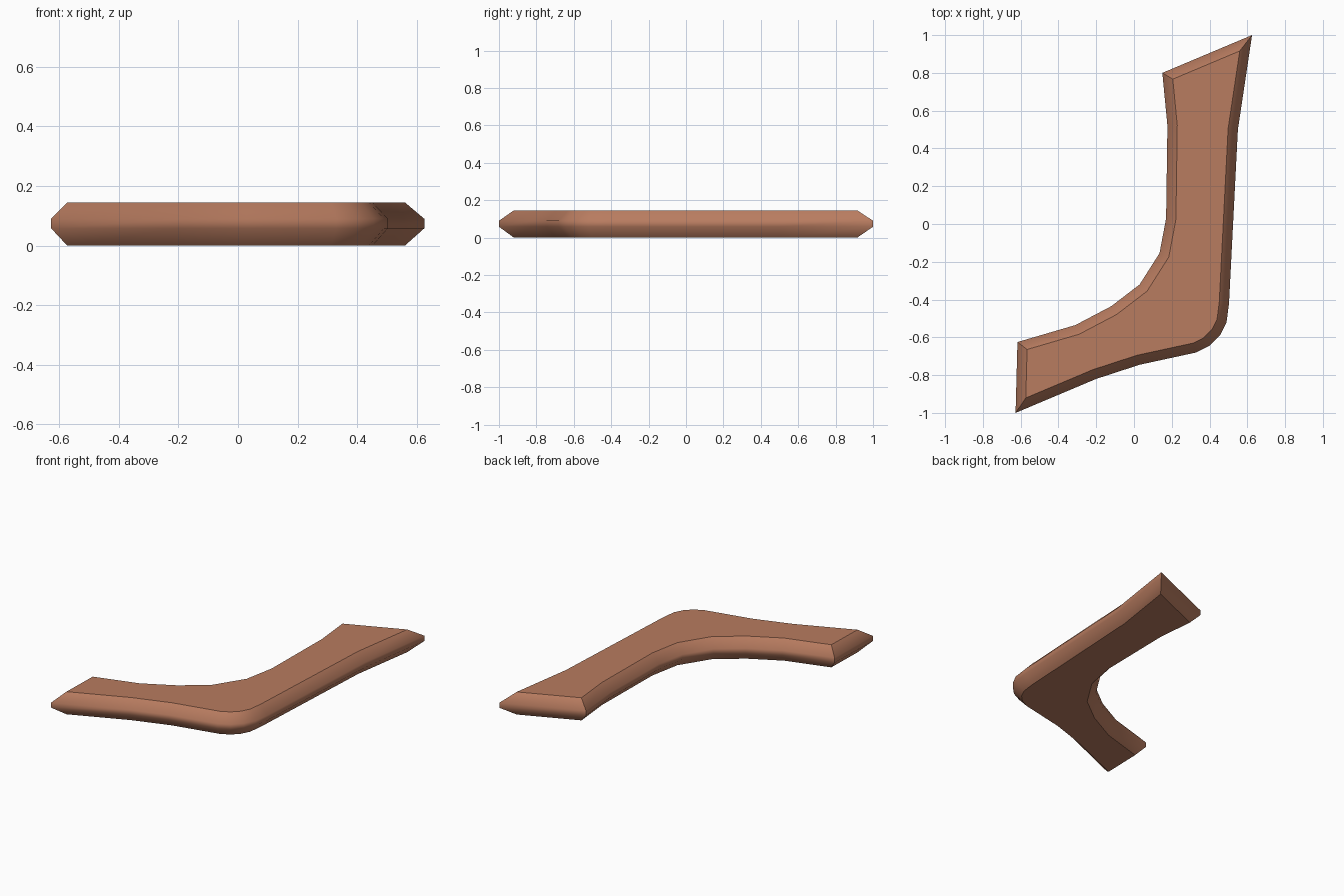
import bpy, bmesh
from mathutils import Vector

cube = bpy.data.objects.get("Cube")
if cube:
    bpy.data.objects.remove(cube, do_unlink=True)

# Single warm brown material
brown = bpy.data.materials.new("warm brown")
brown.use_nodes = True
color = (0.479, 0.2, 0.116, 1)
brown.diffuse_color = color
bsdf = next(n for n in brown.node_tree.nodes if n.type == 'BSDF_PRINCIPLED')
bsdf.inputs["Base Color"].default_value = color
bsdf.inputs["Roughness"].default_value = 0.8

# Bent plan outline, counter-clockwise from the front tip
outline = [Vector(p) for p in (
    (-.627, -1), (-.2, -.82), (.03, -.745), (.33, -.68), (.4, -.645),
    (.455, -.59), (.49, -.52), (.503, -.42), (.55, .5), (.625, 1),
    (.15, .8), (.177, .52), (.17, .03), (.135, -.155), (.03, -.32),
    (-.12, -.435), (-.31, -.535), (-.617, -.625))]
tips = {0, 9, 10, 17}
count = len(outline)


def inset(points, amount):
    """Mitred inward offset of a counter-clockwise loop."""
    result = []
    for i, p in enumerate(points):
        a = (p - points[i - 1]).normalized()
        b = (points[(i + 1) % len(points)] - p).normalized()
        na, nb = Vector((-a.y, a.x)), Vector((-b.y, b.x))
        result.append(p + (na + nb) * amount / (1 + na.dot(nb)))
    return result


# Stacked loops: flat underside, narrow edge band, flat top
inner = inset(outline, 0.052)
layers = ((inner, 0), (outline, .058), (outline, .09), (inner, .145))
bm = bmesh.new()
rings = [[bm.verts.new((p.x, p.y, z)) for p in loop] for loop, z in layers]
bm.faces.new(rings[0][::-1])
bm.faces.new(rings[-1])
for low, high in zip(rings, rings[1:]):
    for i in range(count):
        j = (i + 1) % count
        bm.faces.new((low[i], low[j], high[j], high[i]))
for face in bm.faces:
    face.smooth = True

# Sharp rims around both flats and at the four end corners
for ring in (rings[0], rings[-1]):
    for i in range(count):
        bm.edges.get((ring[i - 1], ring[i])).smooth = False
for low, high in zip(rings, rings[1:]):
    for i in tips:
        bm.edges.get((low[i], high[i])).smooth = False

mesh = bpy.data.meshes.new("curved_blade")
bm.to_mesh(mesh)
bm.free()
mesh.materials.append(brown)
blade = bpy.data.objects.new("curved_blade", mesh)
bpy.context.collection.objects.link(blade)
